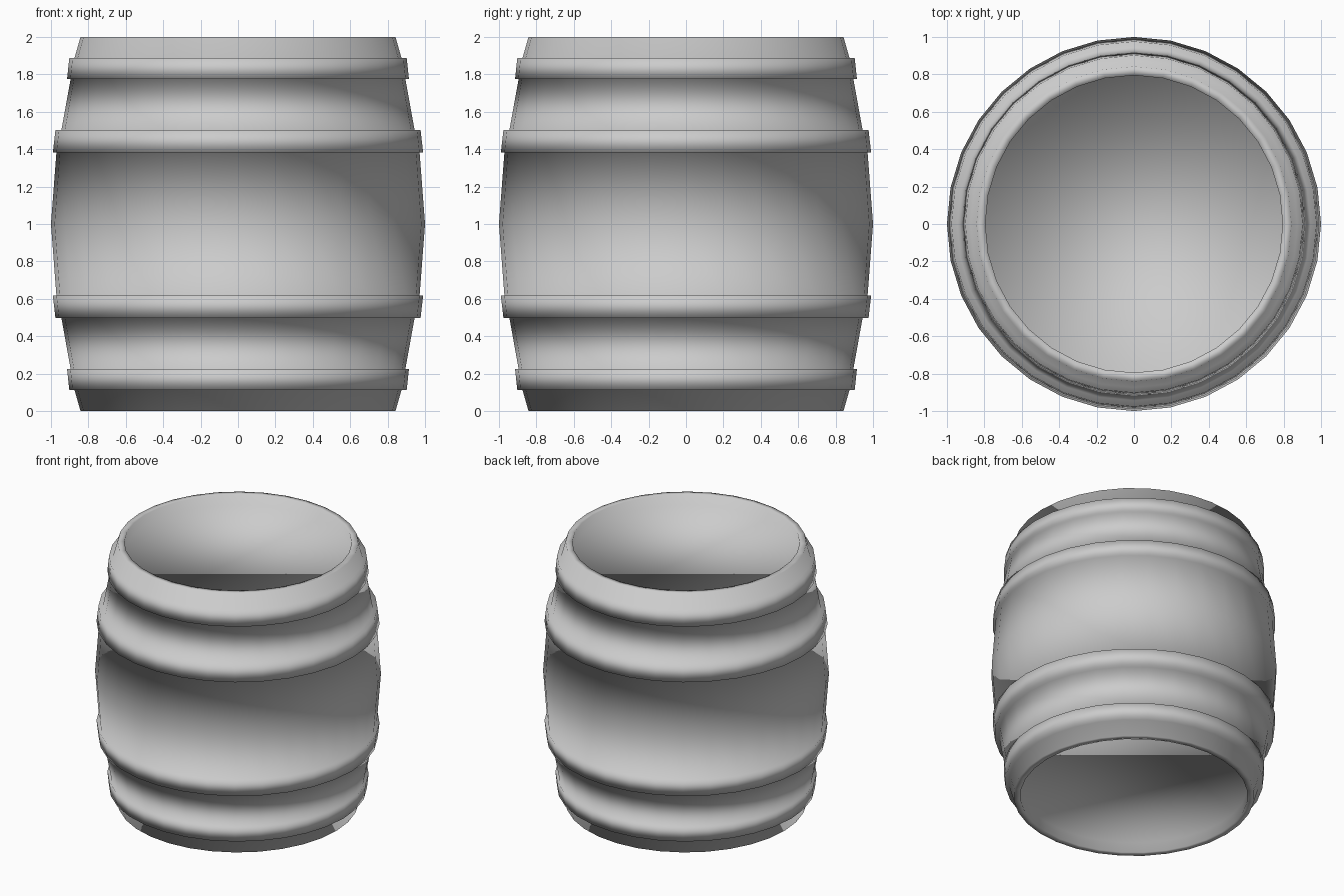
import bpy, bmesh, math

if "Cube" in bpy.data.objects:
    bpy.data.objects.remove(bpy.data.objects["Cube"])

SIDES = 32

# Upper half of the barrel outline (radius, height), from recessed lid to belly
upper = [
    (0.795, 1.92), (0.795, 2.0),                               # lid edge, inner rim
    (0.842, 2.0),                                              # outer rim
    (0.874, 1.888), (0.902, 1.888), (0.914, 1.775), (0.895, 1.775),   # end hoop
    (0.944, 1.503), (0.976, 1.503), (0.990, 1.382), (0.971, 1.382),   # belly hoop
]
profile = upper + [(1.0, 1.0)] + [(r, 2.0 - z) for r, z in reversed(upper)]

# One grey for the whole barrel
grey = bpy.data.materials.new("plain grey")
grey.diffuse_color = (0.6, 0.6, 0.6, 1.0)
grey.use_nodes = True
grey.node_tree.nodes["Principled BSDF"].inputs["Base Color"].default_value = grey.diffuse_color

# Barrel: outline turned about z, with a lid closing each end
bm = bmesh.new()
rings = []
for r, z in profile:
    rings.append([bm.verts.new((r * math.cos(2 * math.pi * i / SIDES),
                                r * math.sin(2 * math.pi * i / SIDES), z))
                  for i in range(SIDES)])
for a, b in zip(rings, rings[1:]):
    for i in range(SIDES):
        j = (i + 1) % SIDES
        bm.faces.new((a[i], b[i], b[j], a[j]))
bm.faces.new(rings[0])
bm.faces.new(list(reversed(rings[-1])))
bmesh.ops.recalc_face_normals(bm, faces=bm.faces)
for f in bm.faces:
    f.smooth = True

mesh = bpy.data.meshes.new("barrel")
bm.to_mesh(mesh)
bm.free()
mesh.materials.append(grey)
barrel = bpy.data.objects.new("barrel", mesh)
bpy.context.collection.objects.link(barrel)
